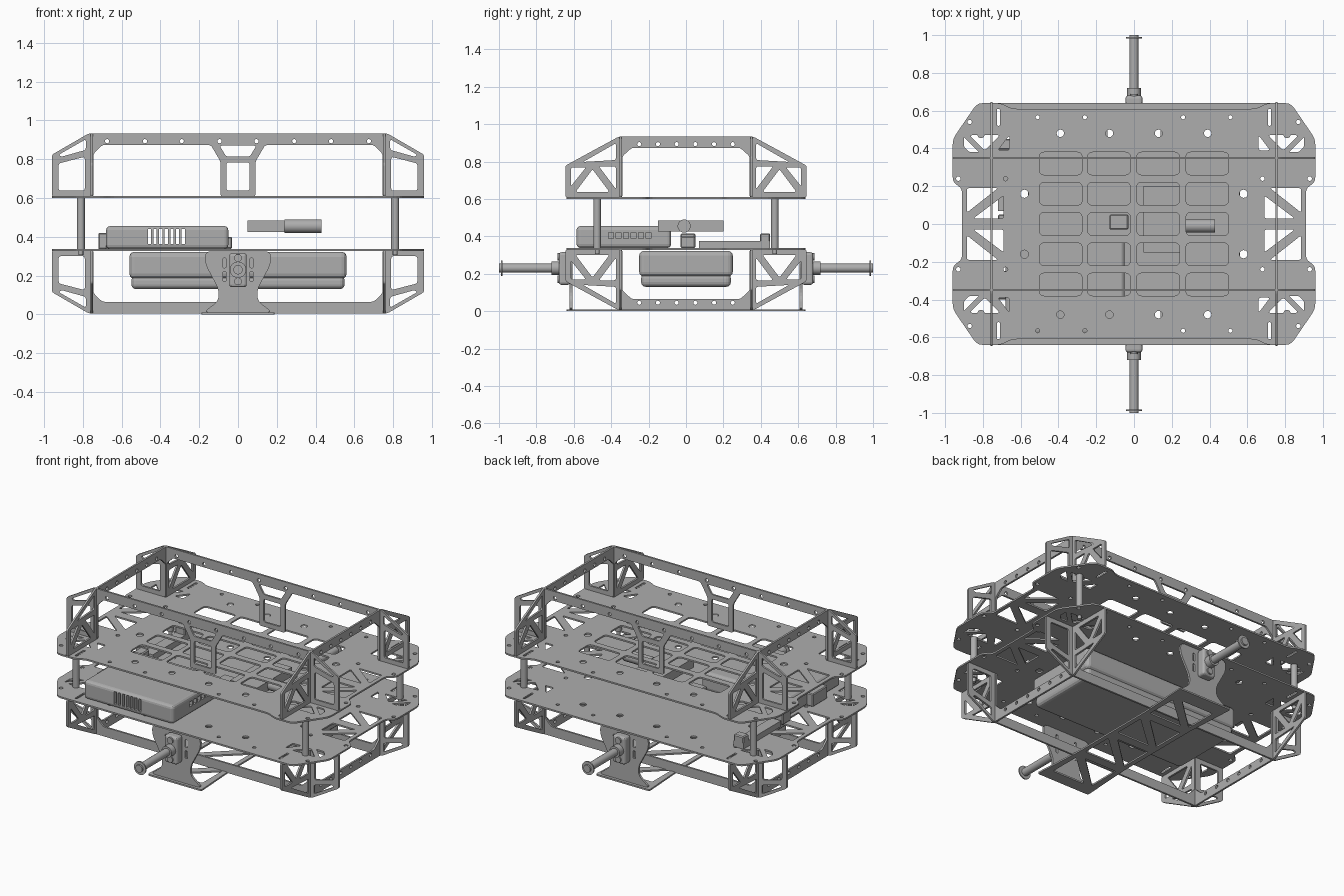
import bpy, bmesh, math
from mathutils import Matrix, Vector

cube = bpy.data.objects.get("Cube")
if cube:
    bpy.data.objects.remove(cube, do_unlink=True)


def material(name, value):
    mat = bpy.data.materials.new(name)
    mat.use_nodes = True
    color = (value, value, value, 1)
    mat.diffuse_color = color
    mat.node_tree.nodes["Principled BSDF"].inputs["Base Color"].default_value = color
    return mat


GREY = material("aluminium grey", 0.42)

# Panel orientations: flat, facing front, facing sideways
FLAT = Matrix.Identity(3)
FRONT = Matrix(((1, 0, 0), (0, 0, -1), (0, 1, 0)))
SIDE = Matrix(((0, 0, 1), (1, 0, 0), (0, 1, 0)))


def add(name, mesh, matrix=None):
    ob = bpy.data.objects.new(name, mesh)
    bpy.context.collection.objects.link(ob)
    if not mesh.materials:
        mesh.materials.append(GREY)
    if matrix:
        ob.matrix_world = matrix
    return ob


def rounded(points, r=0.012):
    """Round the corners of a 2D loop."""
    out, n = [], len(points)
    for i in range(n):
        a, p, b = (Vector(points[j % n]) for j in (i - 1, i, i + 1))
        start = p + (a - p) * min(0.45, r / (a - p).length)
        end = p + (b - p) * min(0.45, r / (b - p).length)
        for t in (0, 0.33, 0.67, 1):
            out.append(start * (1 - t) ** 2 + p * 2 * t * (1 - t) + end * t * t)
    return out


def circle(x, y, r, n=12):
    return [(x + r * math.cos(k * math.tau / n), y + r * math.sin(k * math.tau / n)) for k in range(n)]


def rect(x0, y0, x1, y1, r=0.012):
    return rounded([(x0, y0), (x1, y0), (x1, y1), (x0, y1)], r)


def flip(loop, sx, sy=1):
    return [(sx * x, sy * y) for x, y in loop]


def both(loops):
    return [flip(l, s) for l in loops for s in (1, -1)]


def four(loops):
    return both([flip(l, 1, s) for l in loops for s in (1, -1)])


def symmetric(half):
    return half + [(-x, y) for x, y in reversed(half)]


def panel_mesh(name, loops, thick):
    """Fill an outline with holes and give it thickness."""
    curve = bpy.data.curves.new(name, 'CURVE')
    curve.dimensions, curve.fill_mode, curve.extrude = '2D', 'BOTH', thick / 2
    for loop in loops:
        spline = curve.splines.new('POLY')
        spline.points.add(len(loop) - 1)
        for pt, (x, y) in zip(spline.points, loop):
            pt.co = (x, y, 0, 1)
        spline.use_cyclic_u = True
    ob = bpy.data.objects.new(name, curve)
    bpy.context.collection.objects.link(ob)
    mesh = bpy.data.meshes.new_from_object(ob.evaluated_get(bpy.context.evaluated_depsgraph_get()))
    bpy.data.objects.remove(ob, do_unlink=True)
    mesh.name = name
    mesh.shade_flat()
    return mesh


def place(rot, loc, flip_v=1):
    return Matrix.Translation(loc) @ (rot @ Matrix.Diagonal((1, flip_v, flip_v))).to_4x4()


def box(name, lo, hi, bevel=0.0, segments=3):
    bm = bmesh.new()
    lo, hi = Vector(lo), Vector(hi)
    bmesh.ops.create_cube(bm, size=1)
    for v in bm.verts:
        v.co = (lo + hi) / 2 + Matrix.Diagonal(hi - lo) @ v.co
    if bevel:
        bmesh.ops.bevel(bm, geom=bm.edges[:], offset=bevel, segments=segments, profile=0.5, affect='EDGES')
    mesh = bpy.data.meshes.new(name)
    bm.to_mesh(mesh)
    bm.free()
    return add(name, mesh)


def rod(name, centre, r, length, axis='Z', sides=24):
    bm = bmesh.new()
    bmesh.ops.create_cone(bm, cap_ends=True, segments=sides, radius1=r, radius2=r, depth=length)
    turn = {'Z': Matrix.Identity(4), 'Y': Matrix.Rotation(math.pi / 2, 4, 'X'),
            'X': Matrix.Rotation(math.pi / 2, 4, 'Y')}[axis]
    bm.transform(Matrix.Translation(centre) @ turn)
    for f in bm.faces:
        f.smooth = len(f.verts) == 4
    for e in bm.edges:
        e.smooth = all(f.smooth for f in e.link_faces)
    mesh = bpy.data.meshes.new(name)
    bm.to_mesh(mesh)
    bm.free()
    return add(name, mesh)


# Deck plates: chamfered outline, truss ends, slots and screw holes
end = [(0.83, -0.64), (0.96, -0.45), (0.96, -0.22), (0.91, -0.19)]
end += [(x, -y) for x, y in reversed(end)]
deck_holes = four([
    rounded([(0.69, 0.03), (0.85, 0.03), (0.69, 0.15)]),
    rounded([(0.72, 0.19), (0.885, 0.19), (0.885, 0.06)]),
    rounded([(0.66, 0.39), (0.66, 0.47), (0.72, 0.39)]),
    rounded([(0.71, 0.47), (0.87, 0.47), (0.79, 0.39)]),
    rounded([(0.82, 0.38), (0.9, 0.46), (0.9, 0.41), (0.87, 0.38)], 0.006),
    rect(0.71, 0.52, 0.725, 0.61, 0.006),
    circle(0.58, 0.16, 0.022), circle(0.13, 0.48, 0.02), circle(0.39, 0.48, 0.02),
    circle(0.93, 0.24, 0.012), circle(0.68, 0.24, 0.012), circle(0.87, 0.54, 0.012),
    circle(0.26, 0.565, 0.011), circle(0.51, 0.565, 0.011)])
lower_loops = [rounded(symmetric(end), 0.03)] + deck_holes
add("lower_deck", panel_mesh("lower_deck", lower_loops, 0.01), place(FLAT, (0, 0, 0.333)))

grid = []
for x0 in (-0.5, -0.245, 0.015, 0.275):
    for y0, y1 in ((-0.38, -0.26), (-0.22, -0.1), (-0.06, 0.06), (0.1, 0.22), (0.26, 0.38)):
        grid.append(rect(x0, y0, x0 + 0.225, y1, 0.025))
upper_half = [(0.65, -0.61), (0.7, -0.64)] + end + [(0.7, 0.64), (0.65, 0.61)]
add("upper_deck", panel_mesh("upper_deck", [rounded(symmetric(upper_half), 0.03)] + deck_holes + grid, 0.01),
    place(FLAT, (0, 0, 0.605)))

# Long frame walls: end brackets joined by a drilled band
tail = [(0.7, 0.265), (0.745, 0.22), (0.745, 0), (0.96, 0), (0.96, 0.215), (0.77, 0.325)]
wall_holes = both([
    rounded([(0.79, 0.03), (0.925, 0.03), (0.925, 0.17), (0.79, 0.205)]),
    rounded([(0.785, 0.295), (0.785, 0.24), (0.91, 0.205), (0.925, 0.215)], 0.01)])
band_holes = both([circle(x, 0.285, 0.011) for x in (0.095, 0.29, 0.48, 0.675)])
centre = [(0.09, 0), (0.09, 0.18), (0.14, 0.265)]
upper_wall = panel_mesh("upper_long_wall", [rounded(symmetric(centre + tail)), rect(-0.06, 0.03, 0.06, 0.175),
    rounded([(-0.06, 0.205), (0.06, 0.205), (0.095, 0.262), (-0.095, 0.262)])] + wall_holes + band_holes, 0.012)
lower_wall = panel_mesh("lower_long_wall", [rounded(symmetric(tail))] + wall_holes, 0.012)

# End frame walls with triangulated brackets
end_half = [(0.29, 0.265), (0.34, 0.22), (0.34, 0), (0.645, 0), (0.645, 0.17), (0.59, 0.2), (0.36, 0.325)]
end_holes = both([rounded(t, 0.01) for t in (
    [(0.375, 0.29), (0.375, 0.2), (0.55, 0.19)],
    [(0.375, 0.165), (0.465, 0.165), (0.375, 0.045)],
    [(0.41, 0.03), (0.59, 0.03), (0.5, 0.15)],
    [(0.535, 0.16), (0.615, 0.16), (0.615, 0.06)])])
end_band = both([circle(y, 0.285, 0.011) for y in (0.05, 0.15, 0.25)])
end_wall = panel_mesh("end_wall", [rounded(symmetric(end_half))] + end_holes + end_band, 0.012)

for s, label in ((-1, "front"), (1, "back")):
    add("upper_wall_" + label, upper_wall, place(FRONT, (0, s * 0.35, 0.608)))
    add("lower_wall_" + label, lower_wall, place(FRONT, (0, s * 0.35, 0.33), -1))
for s, label in ((-1, "right"), (1, "left")):
    add("upper_end_wall_" + label, end_wall, place(SIDE, (s * 0.755, 0, 0.608)))
    add("lower_end_wall_" + label, end_wall, place(SIDE, (s * 0.755, 0, 0.33), -1))

# Skid plate under the body, cut into a truss
skid = [rounded(symmetric([(0.19, -0.64), (0.17, -0.3), (0.17, 0.3), (0.19, 0.64)]))]
for i in range(4):
    v = -0.58 + 0.29 * i
    skid.append(rounded([(-0.14, v + 0.035), (-0.14, v + 0.25), (0.09, v + 0.25)]))
    skid.append(rounded([(-0.09, v + 0.02), (0.14, v + 0.02), (0.14, v + 0.225)]))
add("skid_plate", panel_mesh("skid_plate", skid, 0.01), place(FLAT, (0, 0, 0.005)))

# Axle brackets, hubs and axles at front and back
bracket_half = [(0.18, 0.01), (0.1, 0.07), (0.1, 0.13), (0.17, 0.26), (0.17, 0.325)]
slots = both([rect(0.062, z, 0.078, z + 0.05, 0.006) for z in (0.17, 0.24)])
bracket = panel_mesh("axle_bracket", [rounded(symmetric(bracket_half), 0.03)] + slots, 0.014)
for s, label in ((-1, "front"), (1, "back")):
    add("axle_bracket_" + label, bracket, place(FRONT, (0, s * 0.615, 0)))
    box("axle_block_" + label, (-0.045, s * 0.65 - 0.03, 0.14), (0.045, s * 0.65 + 0.03, 0.315), 0.015)
    rod("hub_" + label, (0, s * 0.69, 0.23), 0.036, 0.06, 'Y')
    rod("axle_" + label, (0, s * 0.84, 0.23), 0.024, 0.32, 'Y')
    rod("axle_cap_" + label, (0, s * 0.985, 0.23), 0.042, 0.008, 'Y')
    for z in (0.17, 0.29):
        rod("bracket_bolt_" + label, (0, s * 0.682, z), 0.02, 0.012, 'Y', 12)

# Standoff posts between the decks
for x in (-0.81, 0.81):
    for y in (-0.475, 0.475):
        rod("standoff_post", (x, y, 0.468), 0.02, 0.27)
        rod("post_screw", (x, y, 0.321), 0.012, 0.03)

# Battery pack hanging under the lower deck
box("battery_base", (-0.55, -0.24, 0.13), (0.55, 0.24, 0.2), 0.025)
box("battery_body", (-0.56, -0.25, 0.185), (0.56, 0.25, 0.322), 0.025)

# Controller box with vents cut into its faces
controller = box("controller_box", (-0.68, -0.585, 0.338), (-0.05, -0.08, 0.455), 0.02)
cutters = [box("vent_cutter", (-0.465 + 0.029 * i, -0.7, 0.362), (-0.448 + 0.029 * i, 0, 0.44)) for i in range(7)]
cutters += [box("vent_cutter", (-0.13, -0.415 + 0.04 * i, 0.388), (0, -0.387 + 0.04 * i, 0.42)) for i in range(6)]
for c in cutters:
    mod = controller.modifiers.new("vent", 'BOOLEAN')
    mod.operation, mod.object, mod.solver = 'DIFFERENCE', c, 'EXACT'
cut = bpy.data.meshes.new_from_object(controller.evaluated_get(bpy.context.evaluated_depsgraph_get()))
controller.modifiers.clear()
controller.data = cut
for c in cutters:
    bpy.data.objects.remove(c, do_unlink=True)
box("controller_connector", (-0.72, -0.4, 0.338), (-0.675, -0.25, 0.42), 0.005, 1)

# Camera module between the decks
box("sensor_body", (0.05, -0.15, 0.425), (0.24, 0.2, 0.485))
rod("sensor_barrel", (0.335, -0.01, 0.455), 0.035, 0.19, 'X')

# Cable bracket and small blocks on the lower deck
box("tray_bar", (-0.72, 0.07, 0.338), (-0.65, 0.45, 0.375))
box("tray_end", (-0.72, 0.395, 0.338), (-0.65, 0.45, 0.415), 0.006, 1)
box("tray_foot", (-0.72, -0.03, 0.338), (-0.66, 0.05, 0.415), 0.006, 1)
box("connector_block", (-0.13, -0.03, 0.338), (-0.03, 0.05, 0.4), 0.006, 1)
